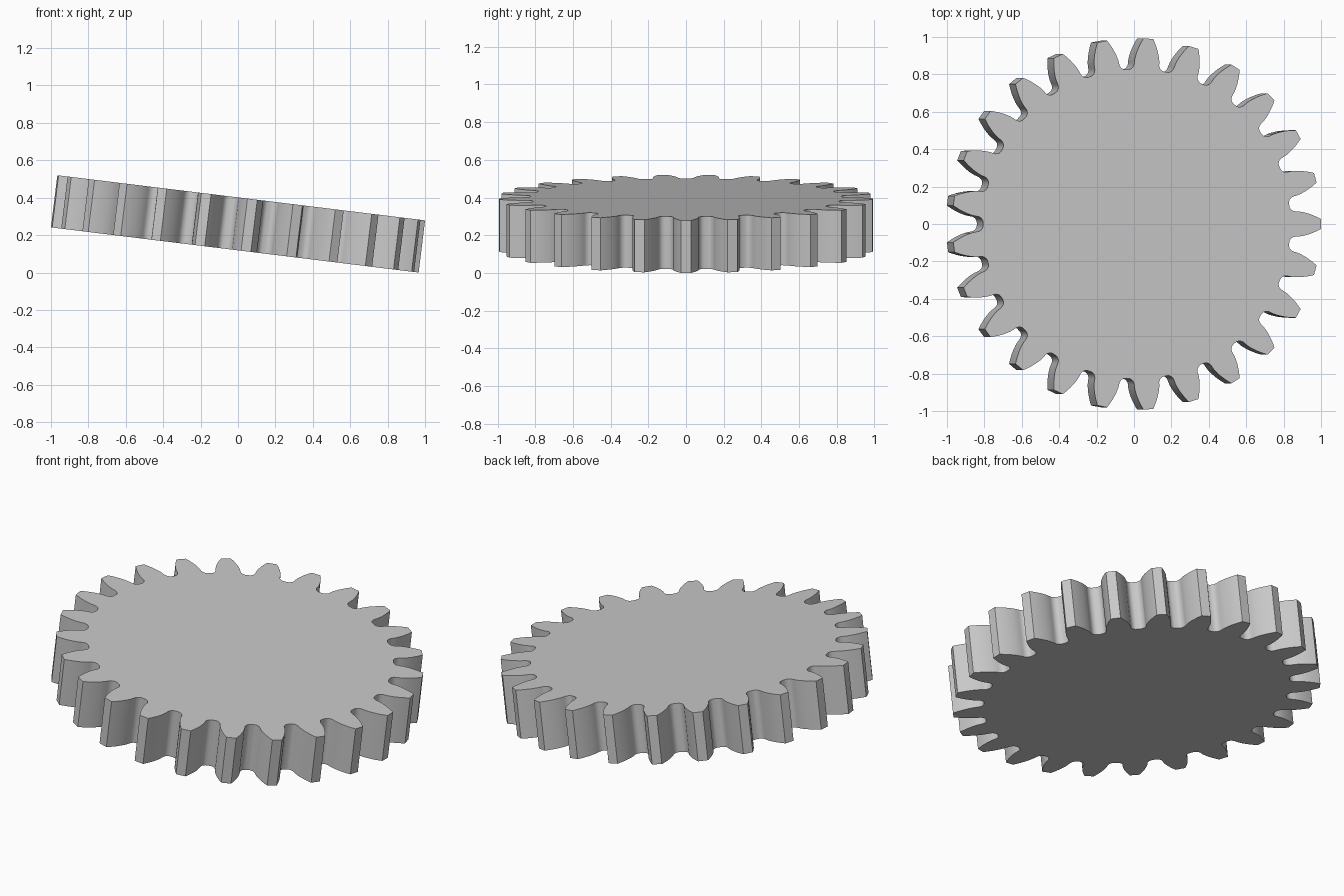
import bpy
import bmesh
import math
from mathutils import Matrix, Vector

if "Cube" in bpy.data.objects:
    bpy.data.objects.remove(bpy.data.objects["Cube"], do_unlink=True)

# Gear proportions
TEETH = 25
TIP = 0.993
THICK = 0.281
TILT = math.radians(7)
MODULE = 2 * TIP / (TEETH + 2)
PITCH = MODULE * TEETH / 2
ROOT = PITCH - 1.25 * MODULE
PRESSURE = math.radians(20)
BASE = PITCH * math.cos(PRESSURE)
FLANK_STEPS = 8
FILLET_STEPS = 6


def involute(angle):
    return math.tan(angle) - angle


def half_angle(radius):
    """Half the angular width of a tooth at a radius."""
    a = math.acos(min(1, BASE / radius))
    return math.pi / (2 * TEETH) + involute(PRESSURE) - involute(a)


def half_tooth():
    """Polar points (radius, angle from tooth axis), root to tip."""
    gap_mid = math.pi / TEETH
    base_half = half_angle(BASE)
    depth = BASE - ROOT
    reach = (gap_mid - base_half) * 0.8
    pts = []
    # rounded root corner
    for i in range(FILLET_STEPS):
        t = math.pi / 2 * i / FILLET_STEPS
        pts.append((BASE - depth * math.cos(t),
                    base_half + reach * (1 - math.sin(t))))
    # involute flank
    for i in range(FLANK_STEPS + 1):
        r = BASE + (TIP - BASE) * i / FLANK_STEPS
        pts.append((r, half_angle(r)))
    return pts


# Outline of all teeth, counter-clockwise
side = half_tooth()
tooth = [(r, -a) for r, a in side] + [(r, a) for r, a in reversed(side)]
outline = []
for k in range(TEETH):
    axis = 2 * math.pi * k / TEETH
    outline += [(r * math.cos(axis + a), r * math.sin(axis + a)) for r, a in tooth]

# Extruded gear body
bm = bmesh.new()
face = bm.faces.new([bm.verts.new((x, y, -THICK / 2)) for x, y in outline])
ext = bmesh.ops.extrude_face_region(bm, geom=[face])
top = [g for g in ext["geom"] if isinstance(g, bmesh.types.BMVert)]
bmesh.ops.translate(bm, verts=top, vec=(0, 0, THICK))
bmesh.ops.recalc_face_normals(bm, faces=bm.faces)

# Tilt, centre and rest on the ground
bm.transform(Matrix.Rotation(TILT, 4, "Y"))
xs = [v.co.x for v in bm.verts]
ys = [v.co.y for v in bm.verts]
low = min(v.co.z for v in bm.verts)
bmesh.ops.translate(bm, verts=bm.verts, vec=Vector(
    (-(min(xs) + max(xs)) / 2, -(min(ys) + max(ys)) / 2, -low)))

mesh = bpy.data.meshes.new("spur_gear")
bm.to_mesh(mesh)
bm.free()
gear = bpy.data.objects.new("spur_gear", mesh)
bpy.context.collection.objects.link(gear)

# Plain grey material
grey = bpy.data.materials.new("light_grey")
grey.use_nodes = True
colour = (0.58, 0.58, 0.58, 1)
grey.diffuse_color = colour
grey.node_tree.nodes["Principled BSDF"].inputs["Base Color"].default_value = colour
mesh.materials.append(grey)

# Smooth flanks with crisp rims
bpy.ops.object.select_all(action="DESELECT")
gear.select_set(True)
bpy.context.view_layer.objects.active = gear
bpy.ops.object.shade_smooth_by_angle(angle=math.radians(30))
